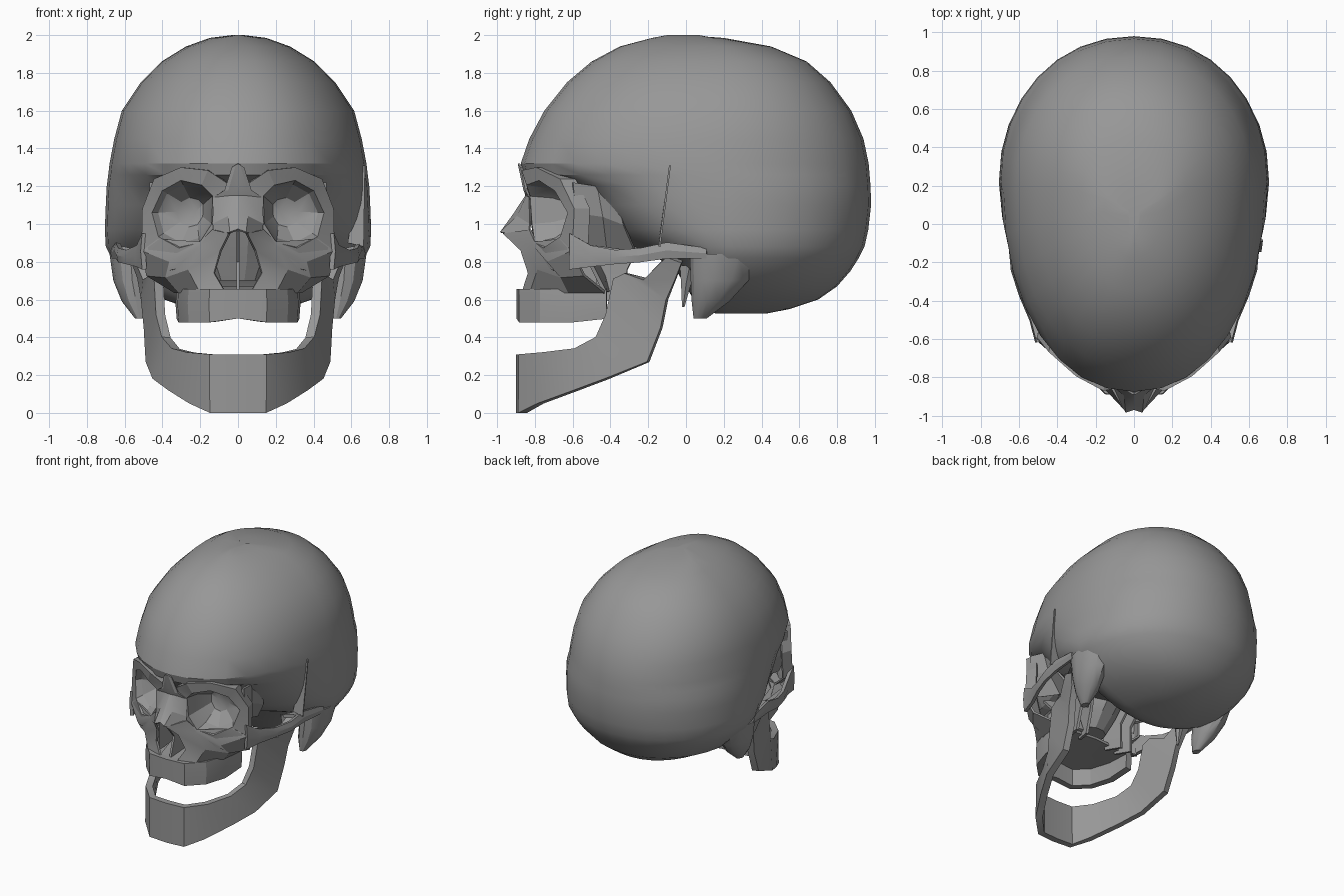
import bpy, bmesh, math
from mathutils import Vector

if "Cube" in bpy.data.objects:
    bpy.data.objects.remove(bpy.data.objects["Cube"], do_unlink=True)

bone = bpy.data.materials.new("grey_bone")
bone.use_nodes = True
GREY = (0.31, 0.31, 0.31, 1)
bone.diffuse_color = GREY
for node in bone.node_tree.nodes:
    if node.type == 'BSDF_PRINCIPLED':
        node.inputs["Base Color"].default_value = GREY
        node.inputs["Roughness"].default_value = 0.8


def finish(name, bm, mirror, thick, angle):
    """Turn a bmesh into an object, apply mirror and thickness, then shade."""
    bmesh.ops.remove_doubles(bm, verts=bm.verts, dist=0.0005)
    mesh = bpy.data.meshes.new(name)
    bm.to_mesh(mesh)
    bm.free()
    mesh.materials.append(bone)
    ob = bpy.data.objects.new(name, mesh)
    bpy.context.collection.objects.link(ob)
    for other in bpy.context.selected_objects:
        other.select_set(False)
    ob.select_set(True)
    bpy.context.view_layer.objects.active = ob
    if mirror:
        ob.modifiers.new("mirror", 'MIRROR')
        bpy.ops.object.modifier_apply(modifier="mirror")
    if thick:
        mod = ob.modifiers.new("thickness", 'SOLIDIFY')
        mod.thickness, mod.offset = thick, 0
        bpy.ops.object.modifier_apply(modifier="thickness")
    bpy.ops.object.shade_smooth_by_angle(angle=math.radians(angle))
    return ob


def sheet(name, rows, thick=0.02, closed=False, mirror=True, angle=22):
    """Skin a grid of points and give it thickness."""
    bm = bmesh.new()
    grid = [[bm.verts.new(p) for p in row] for row in rows]
    n = len(rows[0])
    for a, b in zip(grid, grid[1:]):
        for i in range(n if closed else n - 1):
            j = (i + 1) % n
            bm.faces.new((a[i], a[j], b[j], b[i]))
    return finish(name, bm, mirror, thick, angle)


def loft(name, rings, sides=32, mirror=False, angle=30, back_power=2):
    """Stack egg-shaped rings: (z, centre x, centre y, half width, front y, back y, front power)."""
    bm = bmesh.new()
    loops = []
    for z, cx, cy, hw, yf, yb, power in rings:
        loop = []
        for i in range(sides):
            t = 2 * math.pi * i / sides
            c, s = math.cos(t), math.sin(t)
            e = 2 / (power if s < 0 else back_power)
            x = cx + hw * math.copysign(abs(c) ** e, c)
            r = (yb - cy) if s > 0 else (cy - yf)
            loop.append(bm.verts.new((x, cy + r * math.copysign(abs(s) ** e, s), z)))
        loops.append(loop)
    for a, b in zip(loops, loops[1:]):
        for i in range(sides):
            j = (i + 1) % sides
            bm.faces.new((a[i], a[j], b[j], b[i]))
    bm.faces.new(loops[0])
    bm.faces.new(loops[-1][::-1])
    bmesh.ops.recalc_face_normals(bm, faces=bm.faces)
    return finish(name, bm, mirror, 0, angle)


# Braincase: z, half width, front y, back y, front roundness
levels = [
    (2.00, 0.03, -0.10, 0.00, 2), (1.985, 0.15, -0.18, 0.20, 2.1),
    (1.94, 0.275, -0.35, 0.45, 2.2), (1.86, 0.405, -0.50, 0.64, 2.2),
    (1.75, 0.515, -0.63, 0.765, 2.2), (1.60, 0.615, -0.75, 0.875, 2.2),
    (1.45, 0.655, -0.83, 0.94, 2.15), (1.32, 0.68, -0.875, 0.967, 2.1),
    (1.26, 0.687, -0.86, 0.972, 2.0), (1.20, 0.695, -0.64, 0.977, 2.3),
    (1.10, 0.70, -0.55, 0.98, 2.25), (0.97, 0.705, -0.44, 0.965, 2.1),
    (0.88, 0.70, -0.32, 0.945, 1.9), (0.82, 0.67, -0.15, 0.915, 1.9),
    (0.75, 0.615, -0.05, 0.87, 2.2), (0.67, 0.53, 0.00, 0.80, 2.2),
    (0.60, 0.39, 0.04, 0.70, 2.2), (0.55, 0.25, 0.09, 0.55, 2.2),
    (0.525, 0.13, 0.16, 0.42, 2)]
loft("braincase", [(z, 0, min(0.22, (yf + yb) / 2 + 0.12), hw, yf, yb, p)
                   for z, hw, yf, yb, p in levels], back_power=2.1)

# Bony knobs behind the ears, and thin spikes beside them
loft("ear_knob", [(0.84, 0.57, 0.16, 0.11, 0.02, 0.40, 2),
                  (0.70, 0.56, 0.15, 0.10, 0.025, 0.33, 2),
                  (0.59, 0.54, 0.11, 0.075, 0.03, 0.23, 2),
                  (0.50, 0.52, 0.07, 0.025, 0.04, 0.11, 2)], 12, True)
loft("ear_spike", [(0.78, 0.42, 0.02, 0.05, -0.04, 0.08, 2),
                   (0.68, 0.42, 0.0, 0.03, -0.03, 0.03, 2),
                   (0.56, 0.42, -0.015, 0.008, -0.022, -0.007, 2)], 6, True)

# Eye sockets: outer border, rim, then the hollow narrowing to the back
border = [(.04, -.84, 1.20), (.16, -.865, 1.28), (.30, -.79, 1.295),
          (.44, -.665, 1.235), (.50, -.59, 1.08), (.505, -.60, .88),
          (.36, -.70, .76), (.18, -.78, .80), (.08, -.82, 1.03)]
rim = [(.13, -.82, 1.15), (.19, -.84, 1.21), (.30, -.775, 1.235),
       (.40, -.69, 1.18), (.455, -.62, 1.06), (.42, -.66, .93),
       (.31, -.75, .87), (.20, -.795, .90), (.135, -.81, 1.0)]
back = Vector((0.22, -0.565, 1.07))


def toward_back(side, depth):
    return [(x + (back.x - x) * side, y + (back.y - y) * depth, z + (back.z - z) * side)
            for x, y, z in rim]


sheet("eye_socket",
      [[(x * 0.95, y + 0.08, z) for x, y, z in border], border, rim,
       toward_back(0.12, 0.45), toward_back(0.55, 0.9), toward_back(1, 1)],
      0.014, closed=True)

# Nose bridge, flaring forward to a blunt double tip
sheet("nose_bridge", [
    [(0, -.885, 1.32), (.01, -.882, 1.315), (.03, -.87, 1.30)],
    [(0, -.86, 1.21), (.05, -.855, 1.18), (.07, -.845, 1.18)],
    [(0, -.845, 1.15), (.045, -.84, 1.15), (.13, -.825, 1.14)],
    [(0, -.91, 1.05), (.05, -.89, 1.04), (.13, -.825, 1.0)],
    [(0, -.965, .97), (.04, -.98, .955), (.125, -.83, .93)]], 0.012)

# Cheek and upper jaw, running from the nose opening to the cheekbone
sheet("cheek", [
    [(.045, -.965, .95), (.09, -.87, .86), (.125, -.83, .74), (.07, -.86, .645)],
    [(.13, -.825, .97), (.20, -.80, .88), (.26, -.78, .76), (.20, -.82, .64)],
    [(.20, -.795, .905), (.36, -.73, .80), (.38, -.66, .72), (.31, -.62, .64)],
    [(.42, -.66, .92), (.505, -.60, .86), (.48, -.54, .73), (.33, -.43, .64)]], 0.016)

# Nose interior
sheet("nose_divider", [[(0, -.93, .96), (0, -.80, .80), (0, -.85, .64)],
                       [(0, -.50, .98), (0, -.50, .82), (0, -.50, .64)]],
      0.016, mirror=False)
sheet("nose_floor", [[(0, -.88, .64), (.08, -.86, .645)],
                     [(0, -.55, .66), (.16, -.55, .66)]], 0.02)
sheet("nose_wall", [[(.125, -.81, .95), (.13, -.80, .66)],
                    [(.13, -.50, .98), (.15, -.45, .66)]], 0.014)

# Upper tooth ridge and palate
arch = [(0, -.872), (.14, -.862), (.24, -.76), (.29, -.60), (.30, -.42)]
sheet("upper_tooth_ridge",
      [[(x, y, 0.655) for x, y in arch],
       [(x * 1.02, y, 0.58) for x, y in arch],
       [(x, y, 0.48 + 0.02 * (i in (0, 4))) for i, (x, y) in enumerate(arch)]], 0.05)
sheet("palate", [[(0, y, 0.64) for x, y in arch], [(x, y, 0.62) for x, y in arch]], 0.02)

# Skull base between the face and the braincase, with its side plates
loft("skull_base", [(1.02, 0, -.46, .20, -.66, -.15, 2), (0.90, 0, -.46, .17, -.62, -.18, 2),
                    (0.80, 0, -.47, .15, -.58, -.28, 2), (0.70, 0, -.48, .11, -.54, -.38, 2)],
     10, angle=20)
for tag, x in (("inner", .12), ("outer", .21)):
    sheet(tag + "_base_plate", [[(x, -.46, .60), (x, -.48, .76), (x, -.50, .98)],
                                [(x + .04, -.33, .58), (x + .02, -.31, .76), (x + .06, -.22, .94)]],
          0.02)
sheet("upper_jaw_back", [[(.33, -.43, .64), (.33, -.50, .78), (.36, -.58, .88)],
                         [(.14, -.40, .64), (.15, -.44, .78), (.15, -.48, .90)]], 0.02)

# Wall of the temple behind each eye
sheet("temple_wall", [[(.46, -.60, 1.22), (.465, -.585, 1.06), (.40, -.58, .90)],
                      [(.44, -.47, 1.20), (.42, -.44, 1.04), (.33, -.42, .88)],
                      [(.47, -.36, 1.14), (.45, -.33, 1.00), (.36, -.27, .86)]], 0.018)

# Cheekbone arches reaching back to the ears: x, y, top, bottom
bow = [(.495, -.615, .95, .76), (.525, -.50, .885, .775), (.58, -.37, .86, .79),
       (.622, -.24, .87, .80), (.635, -.10, .90, .82), (.655, .11, .87, .82)]
sheet("cheekbone_arch", [[(x, y, t) for x, y, t, b in bow],
                         [(x + .008, y, (t + b) / 2) for x, y, t, b in bow],
                         [(x, y, b) for x, y, t, b in bow]], 0.026)
sheet("ear_shelf", [[(x, y, .845) for x, y in ((.50, -.15), (.58, 0), (.60, .12))],
                    [(x, y, .875) for x, y in ((.635, -.15), (.65, 0), (.66, .12))]], 0.025)

# Lower jaw: matching points along its upper and lower edges
upper = [(0, -.875, .31), (.14, -.865, .31), (.25, -.75, .32), (.33, -.58, .34),
         (.38, -.47, .40), (.41, -.42, .52), (.42, -.38, .71), (.43, -.32, .74),
         (.48, -.22, .71), (.53, -.10, .83)]
lower = [(0, -.875, 0), (.14, -.865, 0), (.24, -.77, .05), (.35, -.58, .12),
         (.43, -.42, .18), (.465, -.20, .27), (.475, -.13, .45), (.49, -.10, .60),
         (.51, -.05, .72), (.54, -.02, .80)]
sheet("lower_jaw", [upper, lower], 0.05, angle=25)

# Thin bone splinter on the left temple
sheet("temple_splinter", [[(.655, -.085, 1.31), (.672, -.085, 1.31)],
                          [(.58, -.14, .90), (.665, -.14, .88)]], 0.01, mirror=False)
